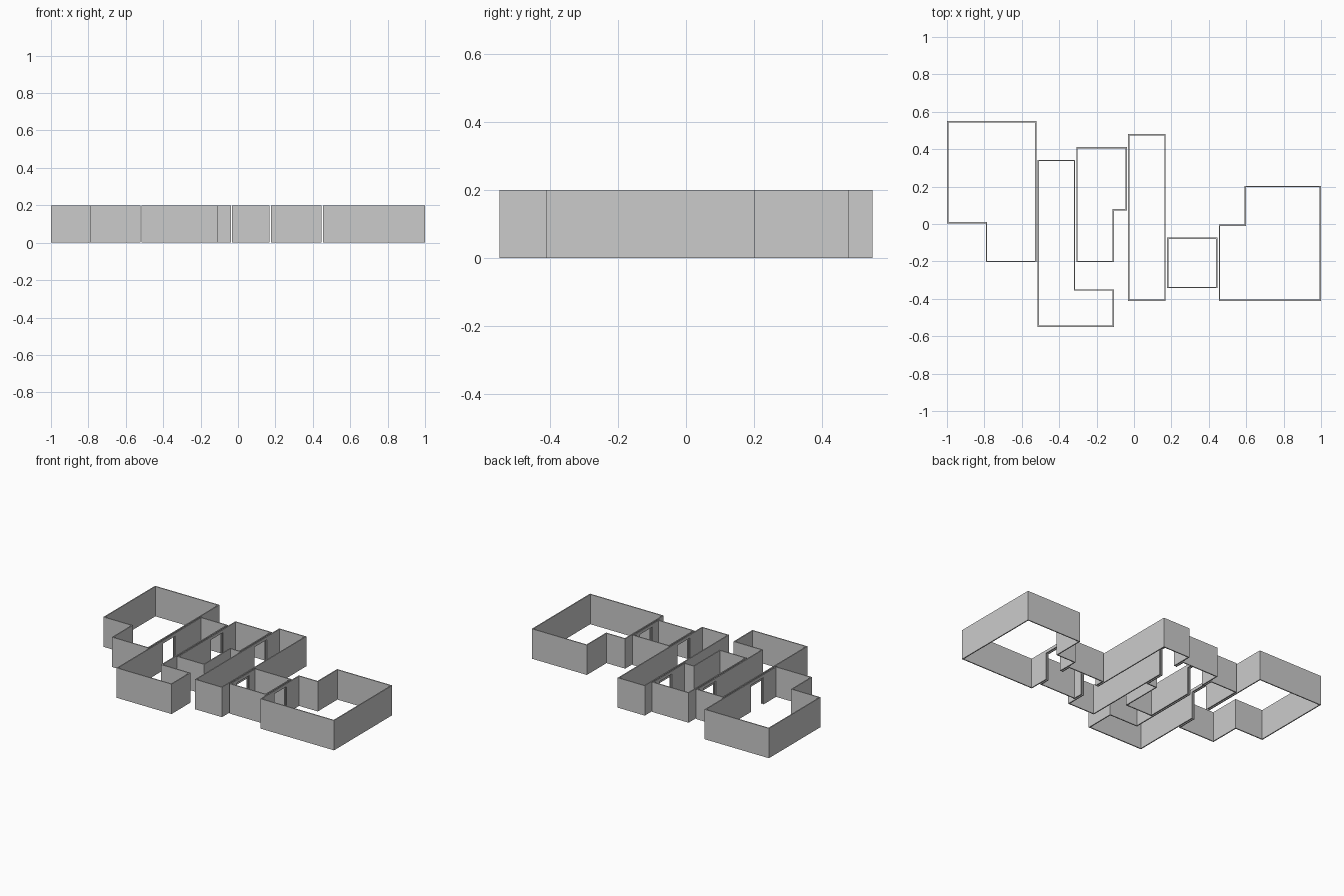
import bpy
import bmesh
from mathutils import Vector

if "Cube" in bpy.data.objects:
    bpy.data.objects.remove(bpy.data.objects["Cube"])

GAP = 0.0035              # each room is pulled in from the plan grid
THICK = 0.007             # wall thickness
U = (2 + 2 * GAP) / 29    # plan grid unit
HEIGHT = 0.2
DOOR_H = 0.18


def inset(pts, d):
    """Mitred inward offset of a counter-clockwise right-angled outline."""
    out = []
    for i, p in enumerate(pts):
        a = (p - pts[i - 1]).normalized()
        b = (pts[(i + 1) % len(pts)] - p).normalized()
        out.append(p + d * (Vector((-a.y, a.x)) + Vector((-b.y, b.x))))
    return out


def room(name, outline):
    """Closed ring of walls, open at top and bottom."""
    pts = [Vector(((x - 14.5) * U, y * U)) for x, y in outline]
    bm = bmesh.new()
    rings = [[bm.verts.new((p.x, p.y, z)) for p in inset(pts, d)]
             for d, z in ((GAP, 0), (GAP, HEIGHT),
                          (GAP + THICK, HEIGHT), (GAP + THICK, 0))]
    n = len(pts)
    for r in range(4):
        a, b = rings[r], rings[(r + 1) % 4]
        for i in range(n):
            j = (i + 1) % n
            bm.faces.new((a[i], a[j], b[j], b[i]))
    bmesh.ops.recalc_face_normals(bm, faces=bm.faces)
    me = bpy.data.meshes.new(name)
    bm.to_mesh(me)
    bm.free()
    ob = bpy.data.objects.new(name, me)
    bpy.context.collection.objects.link(ob)
    return ob


def box(x0, x1, y0, y1):
    return [(x0, y0), (x1, y0), (x1, y1), (x0, y1)]


# Rooms from left to right, outlines in grid units
rooms = [
    room("west_room_walls", [(0, 0), (3, 0), (3, -3), (7, -3), (7, 8), (0, 8)]),
    room("l_corridor_walls", [(7, -8), (13, -8), (13, -5), (10, -5), (10, 5), (7, 5)]),
    room("middle_room_walls", [(10, -3), (13, -3), (13, 1), (14, 1), (14, 6), (10, 6)]),
    room("long_corridor_walls", box(14, 17, -6, 7)),
    room("small_room_walls", box(17, 21, -5, -1)),
    room("east_room_walls", [(21, -6), (29, -6), (29, 3), (23, 3), (23, 0), (21, 0)]),
]

# Doorways cut through each pair of neighbouring walls: (wall x, centre y)
doors = [(7, 0), (10, 3), (14, 4), (17, -3), (21, -3)]
for i, (x, y) in enumerate(doors):
    z0 = -0.05
    bpy.ops.mesh.primitive_cube_add(
        size=1, location=((x - 14.5) * U, y * U, (z0 + DOOR_H) / 2))
    cutter = bpy.context.object
    cutter.name = f"doorway_cutter_{i + 1}"
    cutter.scale = (0.04, 1.9 * U, DOOR_H - z0)
    cutter.hide_render = True
    cutter.display_type = 'WIRE'
    for ob in rooms[i:i + 2]:
        mod = ob.modifiers.new(f"doorway_{i + 1}", 'BOOLEAN')
        mod.operation = 'DIFFERENCE'
        mod.solver = 'EXACT'
        mod.object = cutter
